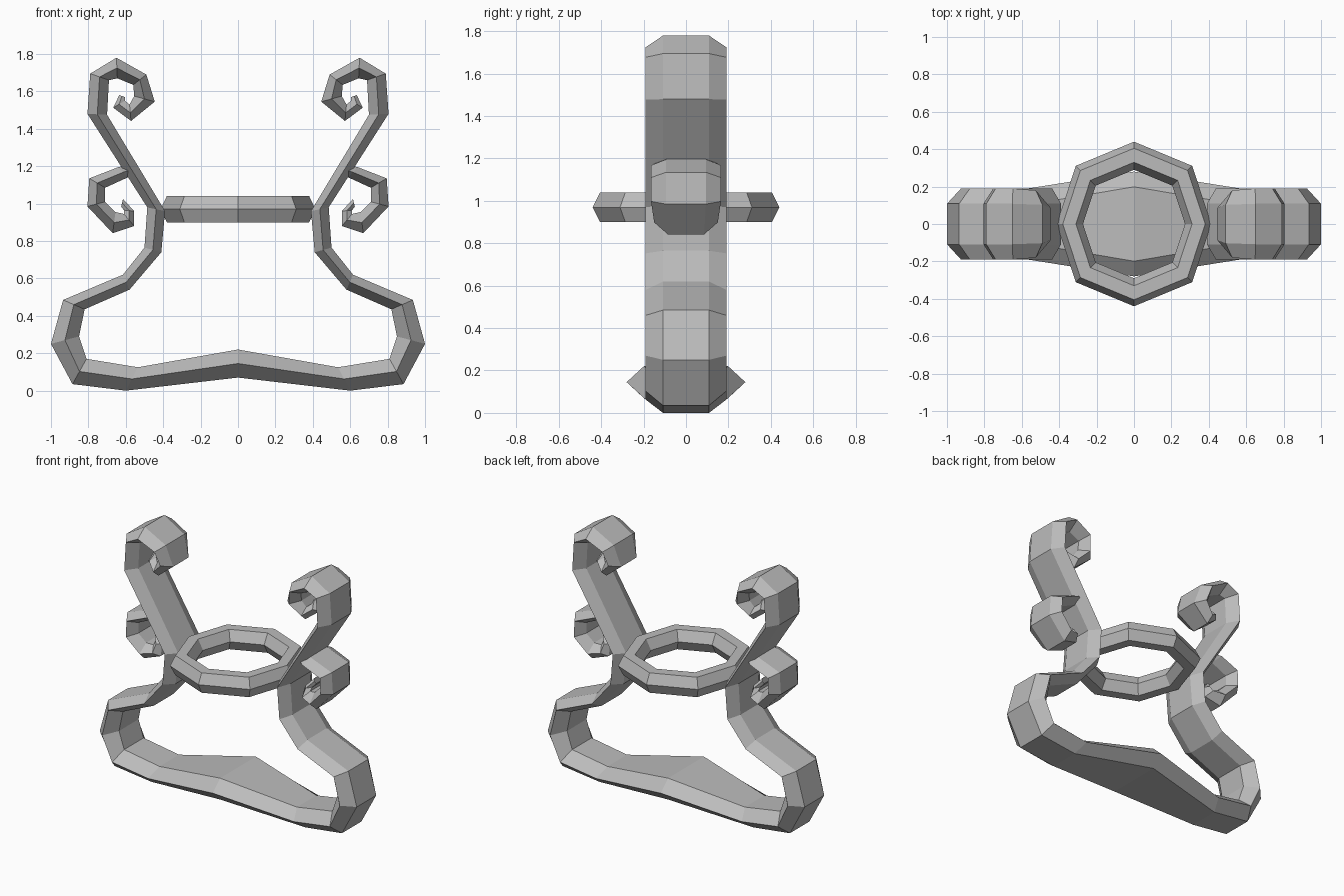
import bpy
import bmesh
import math
from mathutils import Vector

default_cube = bpy.data.objects.get("Cube")
if default_cube:
    bpy.data.objects.remove(default_cube, do_unlink=True)

# One plain grey metal
metal = bpy.data.materials.new("grey metal")
metal.use_nodes = True
grey = (0.5, 0.5, 0.5, 1)
metal.diffuse_color = grey
metal.node_tree.nodes["Principled BSDF"].inputs["Base Color"].default_value = grey


def skin_sections(name, sections, closed=False):
    """Join matching rings of points into one flat-shaded object."""
    bm = bmesh.new()
    rings = [[bm.verts.new(point) for point in section] for section in sections]
    pairs = list(zip(rings, rings[1:]))
    if closed:
        pairs.append((rings[-1], rings[0]))
    else:
        bm.faces.new(rings[0])
        bm.faces.new(rings[-1])
    for first, second in pairs:
        count = len(first)
        for i in range(count):
            j = (i + 1) % count
            bm.faces.new((first[i], first[j], second[j], second[i]))
    bmesh.ops.recalc_face_normals(bm, faces=bm.faces)
    mesh = bpy.data.meshes.new(name)
    bm.to_mesh(mesh)
    bm.free()
    mesh.materials.append(metal)
    obj = bpy.data.objects.new(name, mesh)
    bpy.context.scene.collection.objects.link(obj)
    return obj


def strap_section(outer, inner, half_width, flat, side=1):
    """Six-sided strap section: flat outside and inside, pointed edges."""
    out = Vector((outer[0] * side, 0, outer[1]))
    inn = Vector((inner[0] * side, 0, inner[1]))
    across = Vector((0, half_width, 0))
    middle = (out + inn) / 2
    return [out - across * flat, out + across * flat, middle + across,
            inn + across * flat, inn - across * flat, middle - across]


# Frame strap from the middle of the base up to the top curl:
# outer edge, inner edge, half width
frame_path = [
    ((0.6, 0.0), (0.535, 0.125), 0.19),
    ((0.885, 0.035), (0.81, 0.17), 0.19),
    ((1.0, 0.25), (0.85, 0.29), 0.19),
    ((0.935, 0.485), (0.82, 0.435), 0.19),
    ((0.615, 0.62), (0.58, 0.54), 0.19),
    ((0.5, 0.765), (0.41, 0.74), 0.19),
    ((0.485, 0.98), (0.39, 0.96), 0.19),
    ((0.805, 1.48), (0.7, 1.475), 0.19),
    ((0.79, 1.695), (0.69, 1.66), 0.19),
    ((0.65, 1.78), (0.645, 1.67), 0.19),
    ((0.49, 1.69), (0.56, 1.635), 0.18),
    ((0.445, 1.545), (0.555, 1.575), 0.15),
    ((0.572, 1.442), (0.58, 1.53), 0.12),
    ((0.667, 1.513), (0.605, 1.55), 0.08),
    ((0.635, 1.58), (0.605, 1.57), 0.04),
]
left_half = [strap_section(o, i, w, 0.57) for o, i, w in frame_path]
right_half = [strap_section(o, i, w, 0.57, -1) for o, i, w in frame_path]
base_middle = strap_section((0, 0.07), (0, 0.22), 0.28, 0.71)
skin_sections("frame_strap", right_half[::-1] + [base_middle] + left_half)

# Smaller curls growing from the outside of the stems
curl_path = [
    ((0.56, 1.215), (0.53, 1.165), 0.12),
    ((0.64, 1.195), (0.59, 1.14), 0.165),
    ((0.795, 1.135), (0.71, 1.085), 0.165),
    ((0.805, 0.985), (0.71, 1.01), 0.165),
    ((0.67, 0.842), (0.655, 0.955), 0.15),
    ((0.555, 0.88), (0.61, 0.945), 0.12),
    ((0.555, 0.96), (0.61, 0.965), 0.08),
    ((0.615, 1.025), (0.625, 0.985), 0.04),
]
for label, side in (("left", 1), ("right", -1)):
    skin_sections(label + "_side_curl",
                  [strap_section(o, i, w, 0.57, side) for o, i, w in curl_path])

# Eight-sided horizontal ring between the stems
ring_profile = [(0.44, 0.97), (0.405, 1.04), (0.33, 1.04),
                (0.29, 0.97), (0.33, 0.9), (0.405, 0.9)]
ring_sections = []
for step in range(8):
    angle = step * math.tau / 8
    squash = 0.94 if step % 4 == 0 else 1
    ring_sections.append([
        Vector((r * squash * math.cos(angle), r * math.sin(angle), z))
        for r, z in ring_profile])
skin_sections("holder_ring", ring_sections, closed=True)
